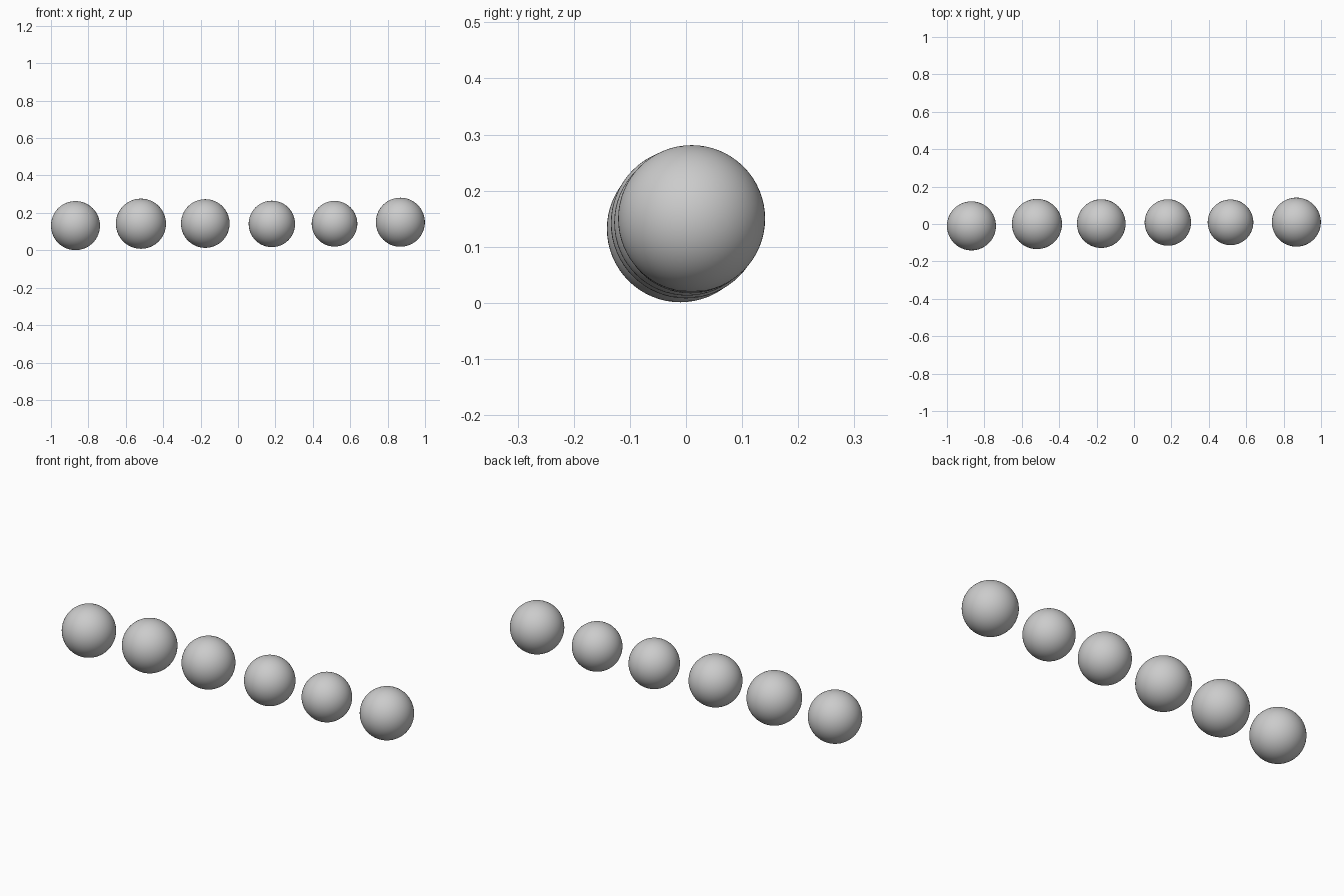
import bpy

# Row of balls: centre x, y, z and radius
balls = [
    (-0.869, -0.010, 0.132, 0.131),
    (-0.519, 0.000, 0.142, 0.134),
    (-0.175, 0.002, 0.143, 0.130),
    (0.181, 0.008, 0.141, 0.124),
    (0.516, 0.009, 0.142, 0.122),
    (0.868, 0.010, 0.150, 0.131),
]

for i, (x, y, z, r) in enumerate(balls, 1):
    bpy.ops.mesh.primitive_uv_sphere_add(segments=64, ring_count=32, radius=r, location=(x, y, z))
    ball = bpy.context.object
    ball.name = f"ball_{i}"
    bpy.ops.object.shade_smooth()
